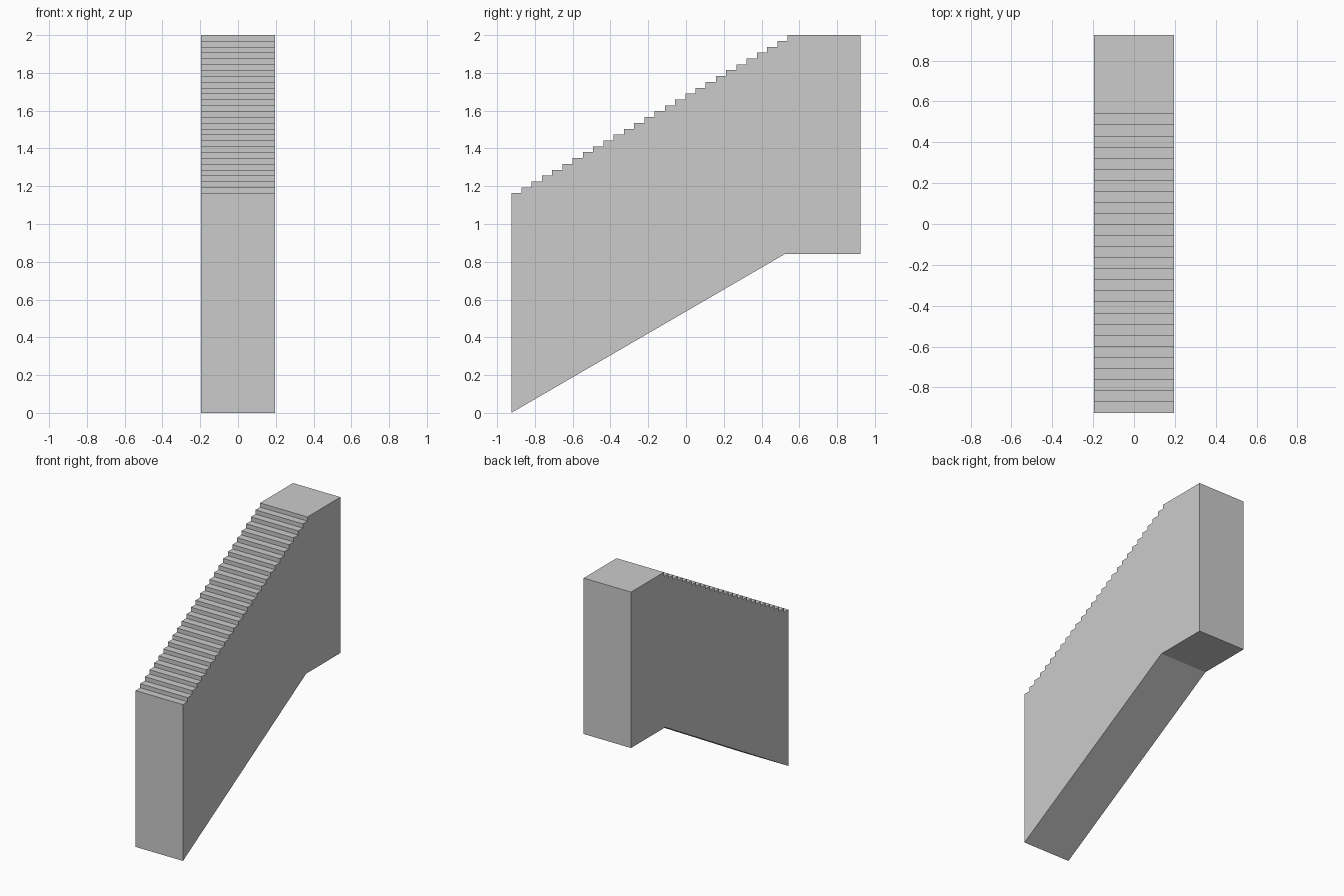
import bpy, bmesh

if "Cube" in bpy.data.objects:
    bpy.data.objects.remove(bpy.data.objects["Cube"])

HALF_W, HALF_L = 0.195, 0.925
STEPS = 27
Z_FIRST, Z_TOP = 1.163, 2.0
Y_LANDING = 0.538
RUN = (Y_LANDING + HALF_L) / STEPS
RISE = (Z_TOP - Z_FIRST) / STEPS

# Side profile: sloped underside, landing, then the steps
profile = [(-HALF_L, 0), (0.522, 0.84), (HALF_L, 0.84), (HALF_L, Z_TOP)]
for i in range(STEPS, 0, -1):
    y = -HALF_L + i * RUN
    profile += [(y, Z_FIRST + i * RISE), (y, Z_FIRST + (i - 1) * RISE)]
profile.append((-HALF_L, Z_FIRST))

# Staircase: profile extruded across its width
bm = bmesh.new()
face = bm.faces.new([bm.verts.new((-HALF_W, y, z)) for y, z in profile])
ext = bmesh.ops.extrude_face_region(bm, geom=[face])
bmesh.ops.translate(bm, vec=(2 * HALF_W, 0, 0),
                    verts=[g for g in ext["geom"] if isinstance(g, bmesh.types.BMVert)])
bmesh.ops.recalc_face_normals(bm, faces=bm.faces)
mesh = bpy.data.meshes.new("staircase")
bm.to_mesh(mesh)
bm.free()
bpy.context.collection.objects.link(bpy.data.objects.new("staircase", mesh))
